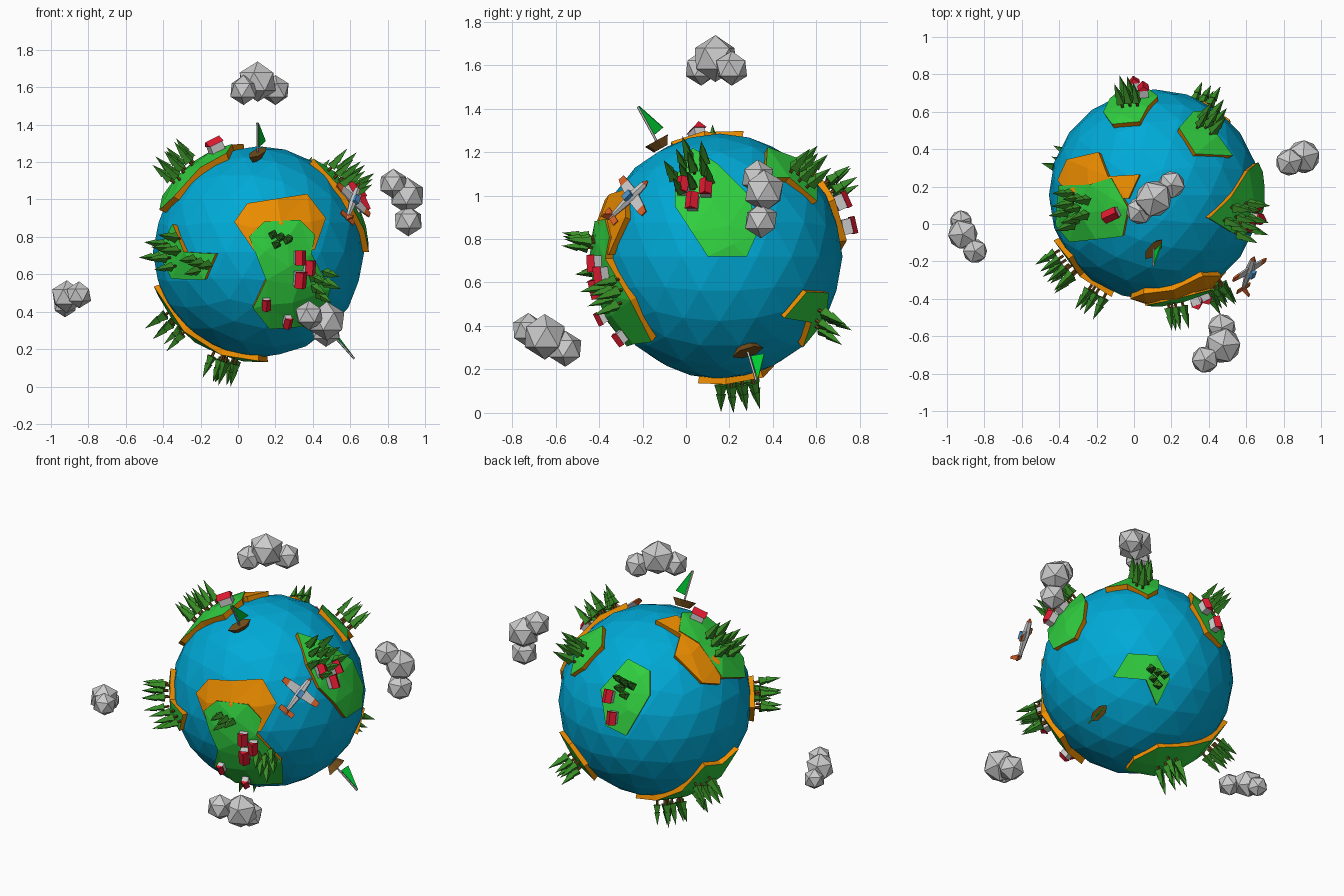
import bpy, bmesh, math, random
from mathutils import Vector, Matrix

if "Cube" in bpy.data.objects:
    bpy.data.objects.remove(bpy.data.objects["Cube"])

random.seed(4)
C = Vector((0.11, 0.155, 0.72))      # planet centre
R, LAND = 0.565, 0.592               # water and land radii


def material(name, rgb):
    m = bpy.data.materials.new(name)
    m.diffuse_color = (*rgb, 1)
    m.use_nodes = True
    m.node_tree.nodes["Principled BSDF"].inputs["Base Color"].default_value = m.diffuse_color
    return m


WATER = material("water", (0.0, 0.40, 0.68))
SAND = material("sand", (0.85, 0.27, 0.0))
GRASS = material("grass", (0.03, 0.62, 0.05))
LEAF = material("leaf", (0.04, 0.27, 0.02))
WOOD = material("wood", (0.16, 0.07, 0.01))
ROOF = material("roof", (0.75, 0.01, 0.03))
WALL = material("wall", (0.6, 0.6, 0.6))
SAIL = material("sail", (0.0, 0.6, 0.03))
TRIM = material("trim", (0.7, 0.12, 0.02))
GLASS = material("glass", (0.08, 0.3, 0.6))


def finish(bm, name, mats):
    bmesh.ops.recalc_face_normals(bm, faces=bm.faces)
    me = bpy.data.meshes.new(name)
    bm.to_mesh(me)
    bm.free()
    for m in mats:
        me.materials.append(m)
    ob = bpy.data.objects.new(name, me)
    bpy.context.collection.objects.link(ob)
    return ob


def view(az, el):
    """right, up and toward-viewer axes for a look direction"""
    a, e = math.radians(az), math.radians(el)
    r = Vector((math.cos(a), math.sin(a), 0))
    t = Vector((math.sin(a) * math.cos(e), -math.cos(a) * math.cos(e), math.sin(e)))
    return r, t.cross(r), t


FRONT, RIGHT, TOP, BOTTOM = view(0, 0), view(90, 0), view(0, 90), view(0, -90)
BACK_LEFT, BACK_BELOW = view(215, 25), view(144, -30)


def lift(v, x, y, rad):
    """put a 2D point of a view onto the sphere, relative to its centre"""
    q = Vector((x, y))
    if q.length > rad * 0.995:
        q = q.normalized() * rad * 0.995
    return v[0] * q.x + v[1] * q.y + v[2] * math.sqrt(rad ** 2 - q.length_squared)


def frame(d, heading=(0, 0, 1), rad=None):
    """matrix standing on the planet at d, local x along heading"""
    z = d.normalized()
    h = Vector(heading)
    x = (h - z * h.dot(z)).normalized()
    m = Matrix((x, z.cross(x), z)).transposed().to_4x4()
    m.translation = C + z * (rad or d.length)
    return m


def loft(bm, M, a, b, mi=0):
    """solid between two rings of points"""
    va, vb = [[bm.verts.new(M @ Vector(p)) for p in ring] for ring in (a, b)]
    n = len(va)
    fs = [bm.faces.new(va[::-1]), bm.faces.new(vb)]
    fs += [bm.faces.new((va[i], va[(i + 1) % n], vb[(i + 1) % n], vb[i])) for i in range(n)]
    for f in fs:
        f.material_index = mi


def box(bm, M, x0, x1, y0, y1, z0, z1, mi=0):
    ring = [(x0, y0), (x1, y0), (x1, y1), (x0, y1)]
    loft(bm, M, [(*p, z0) for p in ring], [(*p, z1) for p in ring], mi)


def cone(bm, M, r1, r2, z0, h, seg, mi):
    res = bmesh.ops.create_cone(bm, cap_ends=True, segments=seg, radius1=r1, radius2=r2,
                                depth=h, matrix=M @ Matrix.Translation((0, 0, z0 + h / 2)))
    for f in {f for v in res["verts"] for f in v.link_faces}:
        f.material_index = mi


def land(name, v, pts, top, rad=LAND):
    bm = bmesh.new()
    bm.faces.new([bm.verts.new((x, y, 0)) for x, y in pts])
    for limit in (0.26, 0.22):
        bmesh.ops.triangulate(bm, faces=bm.faces)
        long = [e for e in bm.edges if e.calc_length() > limit]
        bmesh.ops.subdivide_edges(bm, edges=long, cuts=1)
    bmesh.ops.triangulate(bm, faces=bm.faces)
    for w in bm.verts:
        w.co = C + lift(v, w.co.x, w.co.y, LAND) * (0.535 / LAND)
    ext = bmesh.ops.extrude_face_region(bm, geom=bm.faces[:], use_keep_orig=True)["geom"]
    for g in ext:
        if isinstance(g, bmesh.types.BMVert):
            g.co = C + (g.co - C) * (rad / 0.535)
        elif isinstance(g, bmesh.types.BMFace):
            g.material_index = 1
    finish(bm, name, [SAND, top])


def trees(name, v, x, y, n, spread):
    bm = bmesh.new()
    base = frame(lift(v, x, y, LAND))
    for k in range(n):
        r, a = spread * math.sqrt((k + 0.3) / n), 2.4 * k
        p = base @ Vector((r * math.cos(a), r * math.sin(a), 0)) - C
        M = frame(p, (0.3, 0.2, 1), LAND - 0.005)
        s = random.uniform(0.88, 1.08)
        cone(bm, M, 0.008, 0.008, 0, 0.04, 5, 0)
        cone(bm, M, 0.030 * s, 0.004, 0.03, 0.085 * s, 4, 1)
        cone(bm, M, 0.023 * s, 0.0, 0.075, 0.085 * s, 4, 1)
    finish(bm, name, [WOOD, LEAF])


def house(name, v, x, y, s=1.0):
    bm = bmesh.new()
    M = frame(lift(v, x, y, LAND - 0.004)) @ Matrix.Scale(s, 4)
    box(bm, M, -0.035, 0.035, -0.024, 0.024, 0, 0.042)
    tri = [(-0.03, 0.042), (0.03, 0.042), (0, 0.068)]
    loft(bm, M, [(-0.04, *p) for p in tri], [(0.04, *p) for p in tri], 1)
    finish(bm, name, [WALL, ROOF])


def boat(name, d, heading):
    bm = bmesh.new()
    M = frame(Vector(d), heading, 0.585)
    deck = [(-0.075, 0), (-0.035, -0.028), (0.035, -0.028), (0.075, 0), (0.035, 0.028), (-0.035, 0.028)]
    loft(bm, M, [(x * .6, y * .4, -0.02) for x, y in deck], [(x, y, 0.022) for x, y in deck])
    cone(bm, M, 0.006, 0.006, 0.02, 0.18, 5, 1)
    sail = [(-0.008, 0.05), (-0.07, 0.06), (-0.008, 0.20)]
    loft(bm, M, [(x, -0.003, z) for x, z in sail], [(x, 0.003, z) for x, z in sail], 2)
    finish(bm, name, [WOOD, WALL, SAIL])


# ocean
bm = bmesh.new()
bmesh.ops.create_icosphere(bm, subdivisions=3, radius=R, matrix=Matrix.Translation(C))
finish(bm, "ocean_sphere", [WATER])

# continents: outlines as seen from a view, relative to the planet centre
HI = LAND + 0.006
land("front_sand", FRONT, [(-.13, .16), (-.06, .26), (.26, .31), (.36, .18), (.30, .01), (-.02, 0)], SAND)
land("front_grass", FRONT, [(-.05, .08), (.03, .16), (.22, .17), (.30, .09), (.28, -.01), (.38, -.20),
                            (.32, -.39), (.06, -.41), (-.03, -.30), (.04, -.15)], GRASS, HI)
land("right_grass", RIGHT, [(-.125, .50), (-.015, .43), (.135, .28), (.175, .11), (.125, 0), (-.055, 0),
                            (-.205, .23), (-.205, .36)], GRASS)
land("back_right_grass", TOP, [(.13, .36), (.21, .45), (.29, .45), (.34, .32), (.42, .21), (.22, .22)], GRASS)
land("back_grass", BACK_LEFT, [(-.32, .06), (-.16, .24), (-.03, .17), (-.03, .03), (-.17, -.21), (-.29, -.15)], GRASS)
land("upper_left_sand", TOP, [(-.52, .08), (-.47, .19), (-.30, .23), (-.25, .10), (-.08, .11), (-.14, -.02),
                              (-.46, 0)], SAND)
land("upper_left_grass", TOP, [(-.51, .05), (-.345, .055), (-.23, .09), (-.14, -.07), (-.17, -.22),
                               (-.45, -.25), (-.525, -.16)], GRASS, HI)
land("left_grass", FRONT, [(-.46, .15), (-.40, 0), (-.23, -.01), (-.29, -.15), (-.465, -.145), (-.54, 0)], GRASS)
land("bottom_grass", BOTTOM, [(-.51, -.22), (-.36, -.25), (-.18, -.25), (0, -.20), (.05, -.03), (0, .10),
                              (-.20, .08), (-.40, .10), (-.56, .05)], GRASS)
land("lower_back_grass", BACK_BELOW, [(-.17, 0), (-.09, .14), (.08, .135), (.16, 0), (.09, -.16), (.02, -.01)], GRASS)

# forests: view, position, count, spread
for i, a in enumerate([(FRONT, .11, .06, 4, .05), (FRONT, .31, -.16, 6, .07), (RIGHT, -.12, .37, 10, .11),
                       (TOP, .28, .37, 6, .07), (BACK_LEFT, -.17, .08, 5, .06), (TOP, -.41, -.07, 9, .10),
                       (FRONT, -.30, -.07, 4, .06), (FRONT, -.46, 0, 7, .10), (BOTTOM, -.17, -.09, 8, .09),
                       (BOTTOM, -.43, -.16, 6, .08), (BACK_BELOW, .08, .02, 5, .06)]):
    trees(f"forest_{i + 1}", *a)

# villages
for i, a in enumerate([(FRONT, .21, -.03), (FRONT, .26, -.08), (FRONT, .21, -.14, 1.1), (FRONT, .04, -.27, .8),
                       (FRONT, .15, -.36, .8), (RIGHT, -.16, .31), (RIGHT, -.12, .24), (RIGHT, -.06, .30),
                       (BACK_LEFT, -.26, .02), (BACK_LEFT, -.24, -.10), (TOP, -.22, -.10, 1.1)]):
    house(f"house_{i + 1}", *a)

# sailing boats
boat("top_boat", (-.005, -.29, .53), (-.6, -.75, -.3))
boat("lower_boat", (.39, .128, -.435), (-.1, -1, -.2))

# aeroplane
bm = bmesh.new()
M = frame(Vector((.5, -.425, .255)), (.07, .17, .18))
ring = [(math.cos(k * math.pi / 3), math.sin(k * math.pi / 3)) for k in range(6)]
section = lambda x, r: [(x, r * p, r * q) for p, q in ring]
loft(bm, M, section(-.12, .008), section(.03, .024))
loft(bm, M, section(.03, .024), section(.115, .016))
loft(bm, M, section(.115, .014), section(.135, .005), 1)
box(bm, M, .0, .045, -.025 + .01, .015, .015, .037, 2)
for s in (-1, 1):
    for y0, y1, c0, c1, mi in ((0, .09, .03, .022, 0), (.09, .13, .022, .015, 1)):
        wing = lambda y, c: [(.035 - c, s * y, -.006), (.035 + c, s * y, -.006),
                             (.035 + c, s * y, .003), (.035 - c, s * y, .003)]
        loft(bm, M, wing(y0, c0), wing(y1, c1), mi)
box(bm, M, -.12, -.09, -.05, .05, -.003, .004, 1)
fin = [(-.125, 0), (-.085, 0), (-.115, .05), (-.13, .05)]
loft(bm, M, [(x, -.004, z) for x, z in fin], [(x, .004, z) for x, z in fin], 1)
finish(bm, "aeroplane", [WALL, TRIM, GLASS])

# clouds: three faceted puffs each
CLOUDS = {
    "top_cloud": [(.03, .07, 1.585, .08), (.105, .135, 1.63, .108), (.20, .21, 1.585, .08)],
    "right_cloud": [(.83, .33, 1.085, .08), (.905, .36, 1.02, .098), (.91, .345, .885, .082)],
    "left_cloud": [(-.925, .015, .435, .065), (-.915, -.055, .48, .088), (-.85, -.145, .49, .072)],
    "front_cloud": [(.38, -.725, .38, .08), (.475, -.65, .35, .105), (.47, -.555, .295, .083)],
}
for name, puffs in CLOUDS.items():
    bm = bmesh.new()
    for x, y, z, r in puffs:
        rot = Matrix.Rotation(random.uniform(0, 6), 4, 'Z')
        bmesh.ops.create_icosphere(bm, subdivisions=1, radius=r, matrix=Matrix.Translation((x, y, z)) @ rot)
    finish(bm, name, [])
